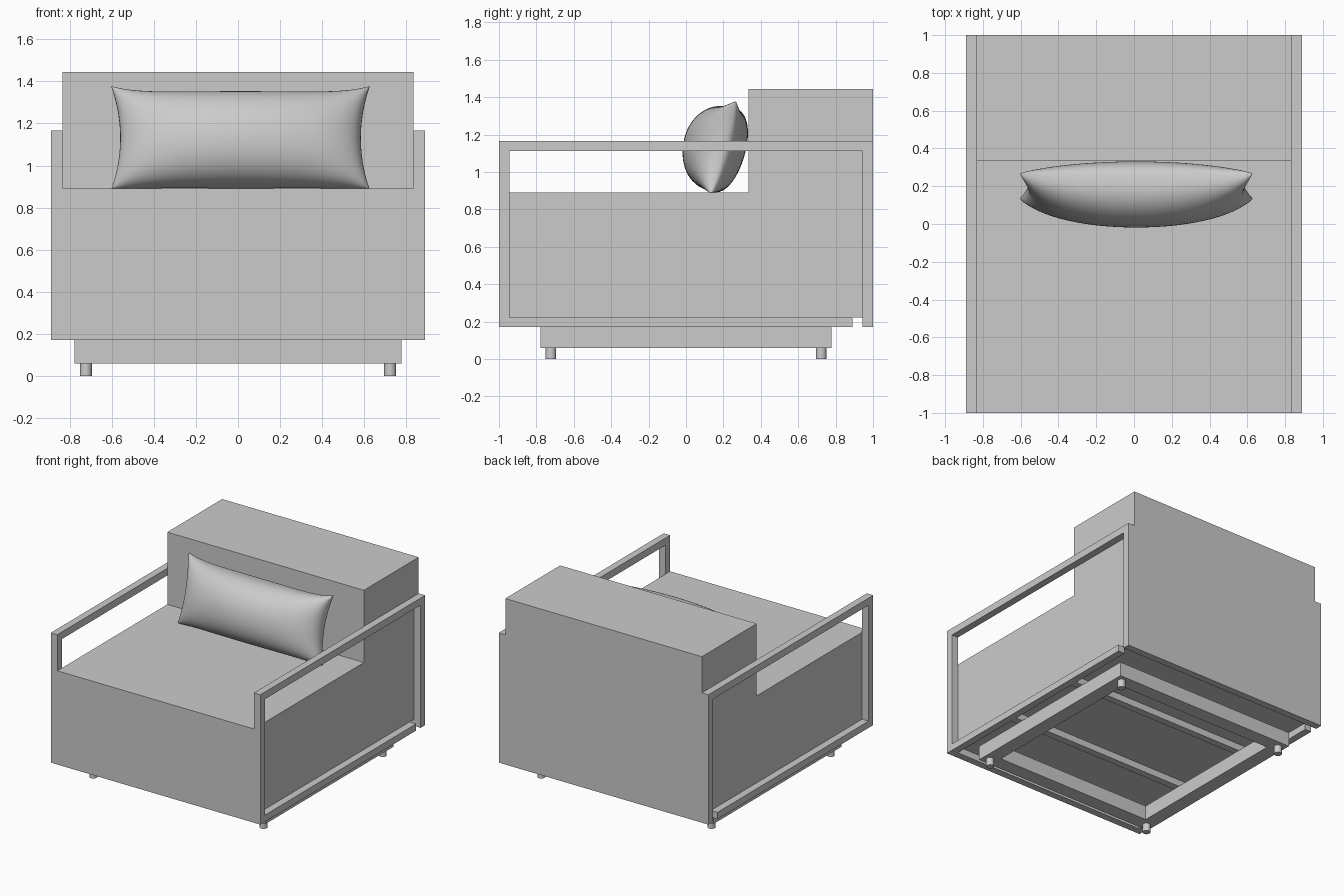
import bpy, bmesh, math
from mathutils import Vector

cube = bpy.data.objects.get("Cube")
if cube:
    bpy.data.objects.remove(cube, do_unlink=True)

grey = bpy.data.materials.new("light_grey")
grey.use_nodes = True
colour = (0.6, 0.6, 0.6, 1)
grey.diffuse_color = colour
grey.node_tree.nodes["Principled BSDF"].inputs["Base Color"].default_value = colour


def finish(name, bm):
    mesh = bpy.data.meshes.new(name)
    bmesh.ops.recalc_face_normals(bm, faces=bm.faces)
    bm.to_mesh(mesh)
    bm.free()
    mesh.materials.append(grey)
    obj = bpy.data.objects.new(name, mesh)
    bpy.context.collection.objects.link(obj)
    return obj


def box(name, x, y, z):
    """Box from its (low, high) range on each axis."""
    bm = bmesh.new()
    bmesh.ops.create_cube(bm, size=1)
    for v in bm.verts:
        v.co = Vector([(r[0] + r[1]) / 2 + c * (r[1] - r[0])
                       for r, c in zip((x, y, z), v.co)])
    return finish(name, bm)


def span(side, a, b):
    return tuple(sorted((side * a, side * b)))


W, D, BAR = 0.89, 1.0, 0.055        # half width, half depth, bar thickness
IN_X, IN_Y = W - BAR, D - BAR
LOW, FLOOR, SEAT, ARM, TOP = 0.17, 0.222, 0.89, 1.167, 1.445
BACK_Y = 0.335

# Upholstered body: L-shaped side profile extruded across the width
profile = [(-D, FLOOR), (D, FLOOR), (D, TOP), (BACK_Y, TOP), (BACK_Y, SEAT), (-D, SEAT)]
bm = bmesh.new()
face = bm.faces.new([bm.verts.new((-IN_X, y, z)) for y, z in profile])
ext = bmesh.ops.extrude_face_region(bm, geom=[face])
bmesh.ops.translate(bm, vec=(2 * IN_X, 0, 0),
                    verts=[g for g in ext["geom"] if isinstance(g, bmesh.types.BMVert)])
finish("seat_and_backrest", bm)

# Side frames: posts, arm rail and lower rail, which stops short of the back bar
for label, s in (("left", 1), ("right", -1)):
    x = span(s, IN_X, W)
    box(label + "_front_post", x, (-D, -IN_Y), (LOW, ARM - BAR))
    box(label + "_back_post", x, (IN_Y, D), (FLOOR, ARM - BAR))
    box(label + "_arm_rail", x, (-D, D), (ARM - BAR, ARM))
    box(label + "_lower_rail", x, (-IN_Y, W), (LOW, FLOOR))

# Cross bars under the body
box("front_bar", (-IN_X, IN_X), (-D, -IN_Y), (LOW, FLOOR))
box("back_bar", (-W, W), (IN_Y, D), (LOW, FLOOR))
for label, y in (("front_slat", -0.33), ("back_slat", 0.33)):
    box(label, (-IN_X, IN_X), (y - BAR / 2, y + BAR / 2), (LOW, FLOOR))

# Plinth ring and round feet
P, BEAM, BASE = 0.778, 0.11, 0.06
for label, s in (("left", 1), ("right", -1)):
    box(label + "_plinth_beam", span(s, P - BEAM, P), (-P, P), (BASE, LOW))
for label, s in (("back", 1), ("front", -1)):
    box(label + "_plinth_beam", (BEAM - P, P - BEAM), span(s, P - BEAM, P), (BASE, LOW))
    for side, t in (("left", 1), ("right", -1)):
        bm = bmesh.new()
        bmesh.ops.create_cone(bm, cap_ends=True, segments=24, radius1=0.028,
                              radius2=0.028, depth=BASE)
        c = P - BEAM / 2
        bmesh.ops.translate(bm, verts=bm.verts, vec=(t * c, s * c, BASE / 2))
        foot = finish(f"{label}_{side}_foot", bm)
        for p in foot.data.polygons:
            p.use_smooth = abs(p.normal.z) < 0.5

# Lumbar pillow: two bulging sheets joined at the seam, leaning on the backrest
tilt = math.radians(15)
up = Vector((0, math.sin(tilt), math.cos(tilt)))
out = Vector((0, -math.cos(tilt), math.sin(tilt)))
centre = Vector((0.012, 0.2, 1.13))
bm = bmesh.new()
for depth in (0.215, -0.12):
    sheet = bmesh.ops.create_grid(bm, x_segments=48, y_segments=32, size=1)["verts"]
    for vert in sheet:
        u = math.sin(vert.co.x * math.pi / 2)
        v = math.sin(vert.co.y * math.pi / 2)
        pinch = 0.14 if v > 0 else 0.05
        wide = 0.615 * u * (1 - 0.07 * (1 - v * v))
        tall = 0.256 * v * (1 - pinch * (1 - u ** 6))
        puff = depth * max(0, (1 - u * u) * (1 - v * v)) ** 0.42
        co = centre + Vector((wide, 0, 0)) + up * tall + out * puff
        co.y = min(co.y, BACK_Y - 0.001)
        co.z = max(co.z, SEAT + 0.001)
        vert.co = co
bmesh.ops.remove_doubles(bm, verts=bm.verts, dist=0.0004)
pillow = finish("lumbar_pillow", bm)
for p in pillow.data.polygons:
    p.use_smooth = True
